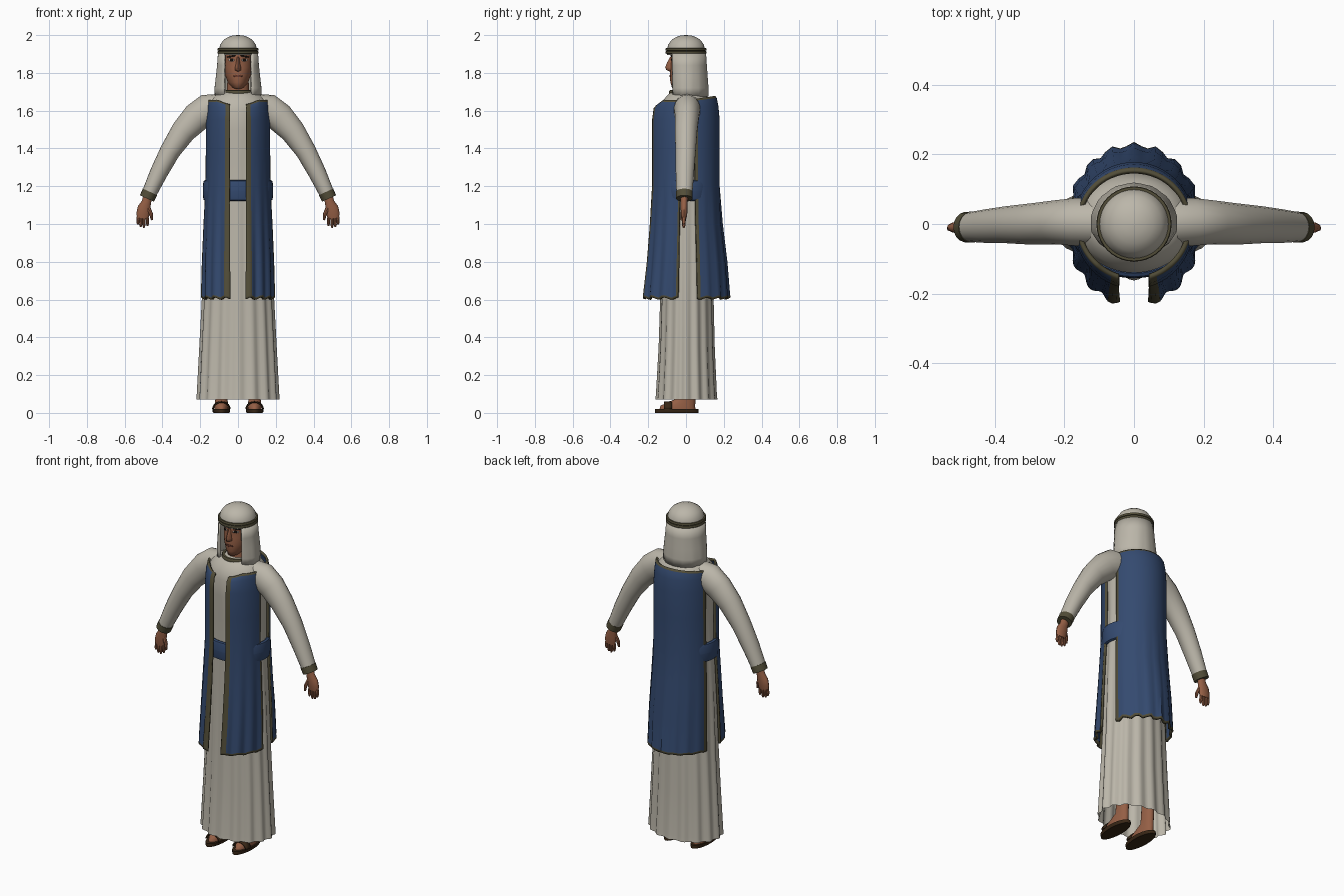
import bpy, math
from mathutils import Vector

if "Cube" in bpy.data.objects:
    bpy.data.objects.remove(bpy.data.objects["Cube"])


def material(name, r, g, b):
    m = bpy.data.materials.new(name)
    m.diffuse_color = (r, g, b, 1)
    m.use_nodes = True
    m.node_tree.nodes["Principled BSDF"].inputs["Base Color"].default_value = m.diffuse_color
    return m


CREAM = material("cream cloth", 0.50, 0.47, 0.40)
BLUE = material("blue cloth", 0.034, 0.068, 0.16)
TRIM = material("olive trim", 0.085, 0.075, 0.04)
SKIN = material("brown skin", 0.30, 0.115, 0.06)
LIP = material("dark lips", 0.16, 0.05, 0.03)
LEATHER = material("dark leather", 0.04, 0.02, 0.008)
HAIR = material("black hair", 0.012, 0.008, 0.006)
WHITE = material("eye white", 0.55, 0.5, 0.45)


def grid(name, rows, mats, wrap=True, cap=(False, False), pick=None, thick=0, angle=40):
    """Skin rows of points; pick(row, col) gives the material slot."""
    n = len(rows[0])
    verts = [p for r in rows for p in r]
    faces, slots = [], []
    for i in range(len(rows) - 1):
        for j in range(n if wrap else n - 1):
            k = (j + 1) % n
            faces.append((i * n + j, i * n + k, (i + 1) * n + k, (i + 1) * n + j))
            slots.append(pick(i, j) if pick else 0)
    if cap[0]:
        faces.append(tuple(range(n))[::-1])
    if cap[1]:
        faces.append(tuple(range(len(verts) - n, len(verts))))
    slots += [0] * (len(faces) - len(slots))
    me = bpy.data.meshes.new(name)
    me.from_pydata(verts, [], faces)
    me.polygons.foreach_set("material_index", slots)
    for m in mats:
        me.materials.append(m)
    ob = bpy.data.objects.new(name, me)
    bpy.context.collection.objects.link(ob)
    bpy.context.view_layer.objects.active = ob
    bpy.ops.object.select_all(action='DESELECT')
    ob.select_set(True)
    bpy.ops.object.mode_set(mode='EDIT')
    bpy.ops.mesh.select_all(action='SELECT')
    bpy.ops.mesh.normals_make_consistent(inside=False)
    bpy.ops.object.mode_set(mode='OBJECT')
    bpy.ops.object.shade_smooth_by_angle(angle=math.radians(angle))
    if thick:
        s = ob.modifiers.new("thickness", 'SOLIDIFY')
        s.thickness, s.offset = thick, 0
    return ob


def ring(z, rx, front, back, n=32, cx=0, cy=0, folds=0, count=16):
    """Oval at height z; angle 0 faces the front."""
    pts = []
    for j in range(n):
        t = math.tau * j / n
        f = 1 + folds * math.cos(count * t)
        c = math.cos(t)
        pts.append((cx + rx * f * math.sin(t), cy - (front if c > 0 else back) * f * c, z))
    return pts


def tube(name, path, mat, n=14):
    """Oval tube; path = (x, y, z, radius across, radius along y), bent in the xz plane."""
    rows = []
    for i, (x, y, z, a, b) in enumerate(path):
        p, q = path[max(i - 1, 0)], path[min(i + 1, len(path) - 1)]
        d = Vector((q[0] - p[0], 0, q[2] - p[2])).normalized()
        rows.append([(x + d.z * a * math.cos(t), y + b * math.sin(t), z - d.x * a * math.cos(t))
                     for t in (math.tau * j / n for j in range(n))])
    return grid(name, rows, [mat], cap=(True, True))


def torus(name, z, rx, ry, h, w, mat, cy=0, n=40):
    """Oval band with a rounded section of half height h and half width w."""
    prof = [(math.copysign(abs(math.cos(a)) ** 0.6, math.cos(a)) * w,
             math.copysign(abs(math.sin(a)) ** 0.6, math.sin(a)) * h)
            for a in (math.tau * k / 12 for k in range(13))]
    return grid(name, [ring(z + v, rx + u, ry + u, ry + u, n, cy=cy) for u, v in prof], [mat])


# Long robe, pleated towards the hem
ROBE = [(0.07, .212, .156, .16, .04), (0.1, .21, .153, .157, .04), (0.35, .198, .14, .147, .035),
        (0.6, .186, .133, .142, .03), (0.9, .176, .13, .137, .02), (1.15, .165, .128, .133, .01),
        (1.35, .16, .13, .137, .01), (1.5, .165, .14, .145, 0), (1.6, .165, .14, .145, 0),
        (1.65, .155, .125, .13, 0), (1.68, .125, .10, .11, 0), (1.705, .08, .075, .075, 0)]
grid("robe", [ring(z, x, f, b, 96, folds=k) for z, x, f, b, k in ROBE], [CREAM], cap=(False, True), angle=60)

# Open sleeveless coat: height, side, front and back radii, pleat depth
COAT = [(0.605, .187, .228, .222, .035), (0.617, .187, .227, .22, .035), (0.8, .184, .208, .208, .025),
        (1.0, .177, .192, .186, .015), (1.2, .169, .18, .172, 0), (1.4, .167, .18, .172, 0),
        (1.55, .167, .18, .172, 0), (1.62, .163, .172, .166, 0), (1.645, .16, .16, .157, 0),
        (1.655, .158, .152, .15, 0)]
COLS = 24


def panel(name, span, edge_cols):
    rows = []
    for z, rx, f, b, k in COAT:
        t0, t1 = span(rx)
        row = []
        for j in range(COLS + 1):
            u = j / COLS
            if j == 1:
                u *= 0.8
            t = t0 + (t1 - t0) * u
            g = 1 + k * math.cos(18 * t)
            c = math.cos(t)
            zz = z + (0.012 * math.cos(18 * t) if z < 0.62 else 0) * 0.5
            if z > 1.64 and c < 0:
                zz += 0.02 * -c
            if z > 1.6 and c > 0:
                zz -= 0.03 * max(0, c - 0.75) * 4 * (z - 1.6) / 0.055
            row.append((rx * g * math.sin(t), -(f if c > 0 else b) * g * c, zz))
        rows.append(row)
    last = len(COAT) - 2
    grid(name, rows, [BLUE, TRIM], wrap=False, thick=0.012, angle=50,
         pick=lambda i, j: int(i in (0, last) or j in edge_cols))


for s, side in ((1, "left"), (-1, "right")):
    panel(side + "_coat_front", lambda rx: (s * math.asin(.043 / rx), s * math.radians(80)), (0, 1, 2, COLS - 1))
panel("coat_back", lambda rx: (math.radians(106), math.radians(254)), (0, COLS - 1))

# Sash and collar
torus("sash", 1.178, .172, .142, .055, .014, BLUE)
torus("collar", 1.695, .077, .08, .014, .01, TRIM)

# Neck and head
grid("neck", [ring(1.66, .06, .055, .055), ring(1.8, .055, .045, .055)], [SKIN])
HEAD = [(1.715, .02, .062, .0), (1.722, .036, .074, .03), (1.75, .055, .083, .06), (1.79, .068, .085, .075),
        (1.83, .074, .082, .085), (1.865, .075, .078, .088), (1.9, .077, .082, .09), (1.94, .07, .075, .08)]
grid("head", [ring(z, x, f, b) for z, x, f, b in HEAD], [SKIN], cap=(True, True), angle=60)
NOSE = [(1.808, .008, .088), (1.815, .019, .104), (1.83, .017, .11), (1.855, .011, .1), (1.885, .009, .084)]
grid("nose", [ring(z, x, y - .06, .005, 12, cy=-.06) for z, x, y in NOSE], [SKIN], cap=(True, True), angle=60)


def face_plate(name, cx, cz, w, h, mat, lift, tilt=0):
    """Thin oval patch lying on the curved face."""
    rows = []
    for r in (0.02, 0.5, 1):
        row = []
        for j in range(14):
            a = math.tau * j / 14
            x = cx + w * r * math.cos(a)
            z = cz + h * r * math.sin(a) + tilt * (x - cx)
            for lo, hi in zip(HEAD, HEAD[1:]):
                if lo[0] <= z <= hi[0]:
                    k = (z - lo[0]) / (hi[0] - lo[0])
                    rx, fy = (lo[i] + (hi[i] - lo[i]) * k for i in (1, 2))
            row.append((x, -fy * math.sqrt(max(0, 1 - (x / rx) ** 2)) - lift, z))
        rows.append(row)
    grid(name, rows, [mat], cap=(True, False), thick=0.003)


for s, side in ((1, "left"), (-1, "right")):
    face_plate(side + "_eye", s * .034, 1.868, .016, .007, WHITE, .001)
    face_plate(side + "_pupil", s * .034, 1.869, .009, .007, HAIR, .003)
    face_plate(side + "_brow", s * .036, 1.888, .024, .005, HAIR, .002, -s * .15)
face_plate("mouth", 0, 1.783, .024, .006, LIP, .002)

# Headscarf: crown, hanging drape with an open front, and two cords
CROWN = [(1.895, .101), (1.925, .1), (1.95, .094), (1.972, .079), (1.988, .056), (1.997, .03), (2.0, .006)]
grid("scarf_crown", [ring(z, r, r, r) for z, r in CROWN], [CREAM], cap=(False, True), angle=60)
DRAPE = [(1.675, .118, .082, .112), (1.72, .119, .085, .112), (1.78, .112, .09, .108),
         (1.84, .105, .095, .104), (1.905, .1, .1, .1)]
rows = []
for z, rx, f, b in DRAPE:
    t0 = math.asin(.071 / rx)
    row = []
    for j in range(37):
        t = t0 + (math.tau - 2 * t0) * j / 36
        c = math.cos(t)
        g = 1 + 0.012 * math.cos(14 * t) * (1.905 - z) / .23
        row.append((rx * g * math.sin(t), -(f if c > 0 else b) * g * c, z))
    rows.append(row)
grid("scarf_drape", rows, [CREAM], wrap=False, thick=0.012, angle=60)
for i, z in enumerate((1.908, 1.924)):
    torus("head_cord_%d" % (i + 1), z, .102, .102, .007, .006, TRIM)

# Sleeves, cuffs, hands, legs and sandals on both sides
SLEEVE = [(.09, .005, 1.62, .07, .07), (.16, .006, 1.605, .084, .07), (.22, .005, 1.565, .078, .064),
          (.29, 0, 1.49, .066, .06), (.36, -.002, 1.385, .054, .054), (.42, -.006, 1.27, .047, .049),
          (.478, -.009, 1.145, .038, .042)]
CUFF = [(.466, -.009, 1.17, .042, .045), (.482, -.009, 1.135, .041, .044)]
HAND = [(.478, -.009, 1.145, .024, .02), (.485, -.01, 1.115, .025, .019), (.497, -.01, 1.085, .034, .019),
        (.503, -.01, 1.055, .035, .017), (.505, -.01, 1.03, .03, .013)]
FINGERS = [(.48, 1.035, .479, .99), (.497, 1.035, .498, .98), (.513, 1.035, .515, .983), (.527, 1.04, .53, .997)]
for s, side in ((1, "left"), (-1, "right")):
    def flip(path):
        return [(s * p[0],) + p[1:] for p in path]
    tube(side + "_sleeve", flip(SLEEVE), CREAM, 18)
    tube(side + "_cuff", flip(CUFF), TRIM, 18)
    tube(side + "_hand", flip(HAND), SKIN)
    for i, (x0, z0, x1, z1) in enumerate(FINGERS):
        tube("%s_finger_%d" % (side, i + 1), flip([(x0, -.01, z0, .009, .01), (x1, -.012, z1 + .012, .008, .009),
                                                   (x1, -.012, z1, .004, .005)]), SKIN, 8)
    tube(side + "_thumb", flip([(.475, -.014, 1.085, .012, .011), (.459, -.02, 1.05, .01, .01),
                                (.456, -.022, 1.02, .005, .006)]), SKIN, 8)
    x = s * .088
    grid(side + "_sole", [ring(z, w, .118, .11, 24, x, -.045) for z, w in ((0, .042), (.006, .046), (.02, .046))],
         [LEATHER], cap=(True, True))
    grid(side + "_foot", [ring(.02, .037, .1, .09, 20, x, -.04), ring(.038, .037, .095, .088, 20, x, -.04),
                          ring(.058, .034, .055, .085, 20, x, -.035), ring(.085, .03, .02, .06, 20, x, -.01),
                          ring(.3, .033, .035, .035, 20, x, .02)], [SKIN], cap=(True, False), angle=60)
    # Strap arching over the foot
    strap = [[(x + r * .042 * math.cos(a), y, .02 + r * .036 * math.sin(a))
              for a in (math.pi * j / 10 for j in range(11))] for r, y in ((1, -.115), (1.1, -.075))]
    grid(side + "_strap", strap, [LEATHER], wrap=False, thick=0.006)
